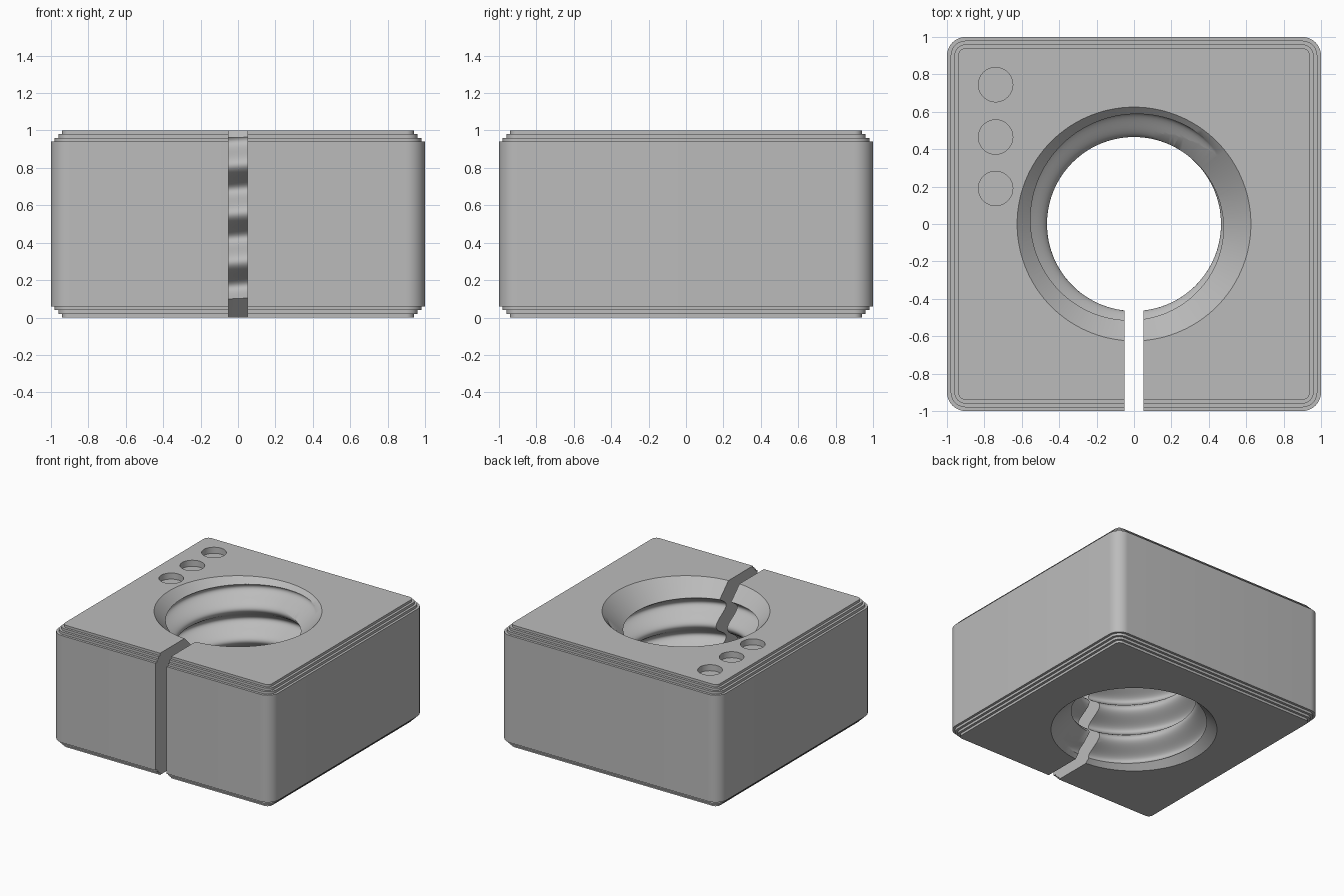
import bpy, bmesh
from math import pi, cos, sin, radians, sqrt

cube = bpy.data.objects.get("Cube")
if cube:
    bpy.data.objects.remove(cube, do_unlink=True)

grey = bpy.data.materials.new("plain_grey")
grey.use_nodes = True
COLOUR = (0.5, 0.5, 0.5, 1)
grey.diffuse_color = COLOUR
grey.node_tree.nodes["Principled BSDF"].inputs["Base Color"].default_value = COLOUR


def loft(name, rings):
    """Closed solid through a stack of equal-length rings, bottom to top."""
    bm = bmesh.new()
    loops = [[bm.verts.new(p) for p in ring] for ring in rings]
    for low, high in zip(loops, loops[1:]):
        n = len(low)
        for i in range(n):
            j = (i + 1) % n
            bm.faces.new((low[i], low[j], high[j], high[i]))
    bm.faces.new(loops[0][::-1])
    bm.faces.new(loops[-1])
    mesh = bpy.data.meshes.new(name)
    bm.to_mesh(mesh)
    bm.free()
    mesh.materials.append(grey)
    obj = bpy.data.objects.new(name, mesh)
    bpy.context.collection.objects.link(obj)
    return obj


def rounded_square(half, z, centre=0.9, steps=10):
    ring = []
    for quarter, (sx, sy) in enumerate([(1, 1), (-1, 1), (-1, -1), (1, -1)]):
        for k in range(steps + 1):
            a = (quarter + k / steps) * pi / 2
            r = half - centre
            ring.append((sx * centre + r * cos(a), sy * centre + r * sin(a), z))
    return ring


def circle(r, z, x=0, y=0, n=120):
    return [(x + r * cos(2 * pi * i / n), y + r * sin(2 * pi * i / n), z) for i in range(n)]


def thread_ring(z, radius=0.53, offset=0.065, n=120):
    """Off-centre circle, turned by depth, sampled at fixed angles."""
    phase = radians(14 + 1390 * (1 - z))
    ring = []
    for i in range(n):
        a = 2 * pi * i / n
        d = a - phase
        r = offset * cos(d) + sqrt(radius ** 2 - (offset * sin(d)) ** 2)
        ring.append((r * cos(a), r * sin(a), z))
    return ring


# Block with three small steps along the top and bottom edges
STEP = 0.02
lower = []
for k in range(4):
    half = 0.94 + STEP * k
    lower += [(half, STEP * k), (half, STEP * (k + 1))]
lower.pop()
profile = lower + [(h, 1 - z) for h, z in reversed(lower)]
block = loft("threaded_block", [rounded_square(h, z) for h, z in profile])

# Cutters: twisted thread, two countersinks, front slot, three dimples
LAYERS = 110
cutters = [loft("thread_cutter", [thread_ring(-0.05 + 1.1 * k / LAYERS) for k in range(LAYERS + 1)])]
cutters.append(loft("top_countersink_cutter", [circle(0.425, 0.8), circle(0.675, 1.05)]))
cutters.append(loft("bottom_countersink_cutter", [circle(0.675, -0.05), circle(0.425, 0.2)]))
slot = [(-0.05, -1.1), (0.05, -1.1), (0.05, -0.35), (-0.05, -0.35)]
cutters.append(loft("slot_cutter", [[(x, y, z) for x, y in slot] for z in (-0.1, 1.1)]))
for y in (0.19, 0.465, 0.745):
    cutters.append(loft("dimple_cutter", [circle(0.092, z, -0.74, y, 48) for z in (0.95, 1.1)]))

bpy.context.view_layer.objects.active = block
for cutter in cutters:
    cutter.hide_render = True
    mod = block.modifiers.new(cutter.name, "BOOLEAN")
    mod.operation = "DIFFERENCE"
    mod.solver = "EXACT"
    mod.object = cutter
    bpy.ops.object.modifier_apply(modifier=mod.name)
for cutter in cutters:
    bpy.data.objects.remove(cutter, do_unlink=True)

# Smooth curved walls, crisp edges
bpy.ops.object.select_all(action="DESELECT")
block.select_set(True)
bpy.ops.object.shade_smooth_by_angle(angle=radians(30))
